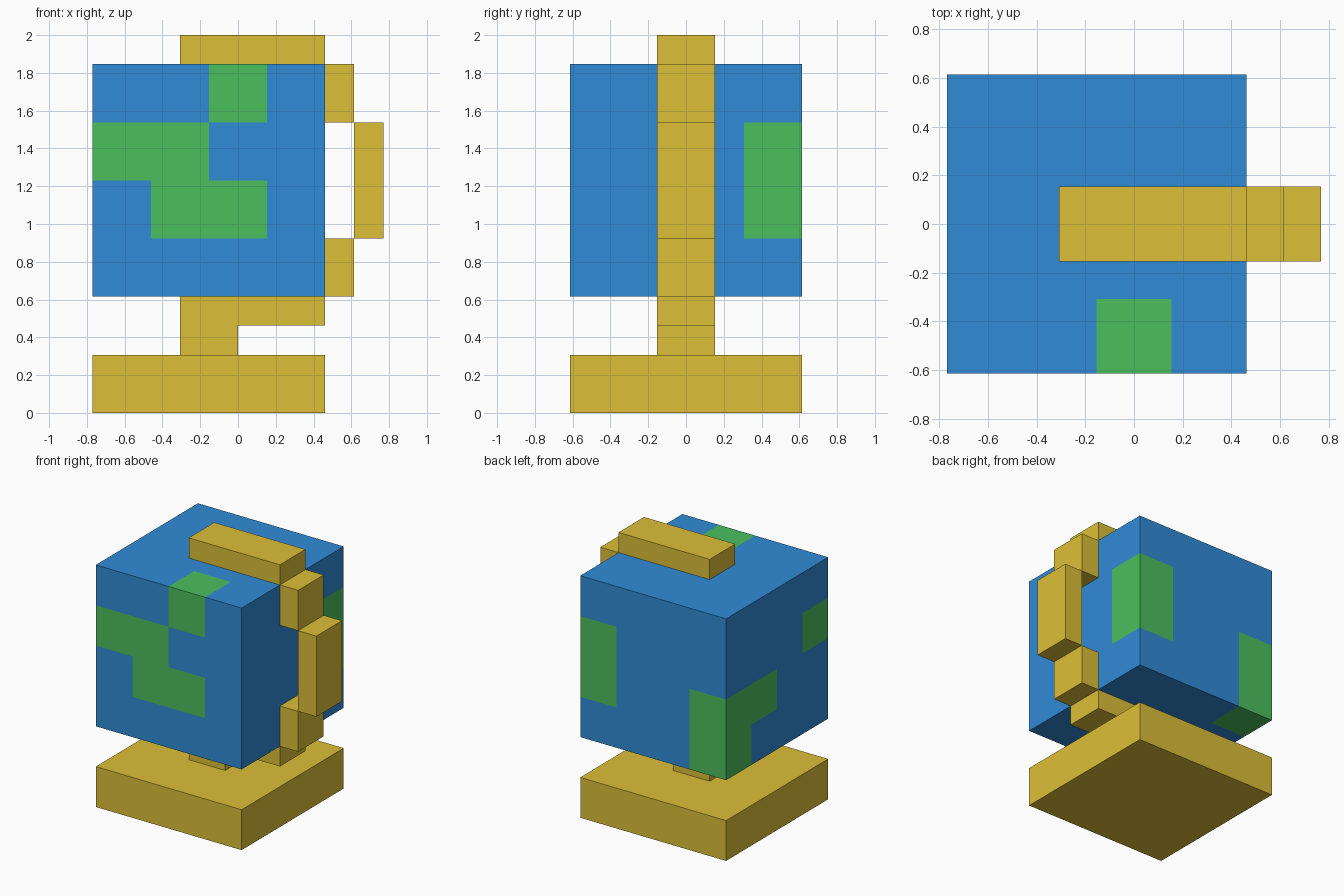
import bpy, bmesh
from mathutils import Vector

if "Cube" in bpy.data.objects:
    bpy.data.objects.remove(bpy.data.objects["Cube"])

U = 2 / 13  # one block unit


def material(name, rgb):
    m = bpy.data.materials.new(name)
    m.diffuse_color = (*rgb, 1)
    m.use_nodes = True
    m.node_tree.nodes["Principled BSDF"].inputs["Base Color"].default_value = m.diffuse_color
    return m


GOLD = material("gold", (0.72, 0.52, 0.04))
BLUE = material("ocean_blue", (0.03, 0.26, 0.68))
GREEN = material("land_green", (0.07, 0.52, 0.11))


def box(name, x, y, z, mats, cuts=0):
    """Box spanning the (min, max) ranges, given in block units."""
    bm = bmesh.new()
    bmesh.ops.create_cube(bm, size=1)
    if cuts:
        bmesh.ops.subdivide_edges(bm, edges=bm.edges[:], cuts=cuts, use_grid_fill=True)
    size = Vector([r[1] - r[0] for r in (x, y, z)]) * U
    mid = Vector([r[1] + r[0] for r in (x, y, z)]) * U / 2
    for v in bm.verts:
        v.co = v.co * size
    me = bpy.data.meshes.new(name)
    bm.to_mesh(me)
    bm.free()
    for m in mats:
        me.materials.append(m)
    ob = bpy.data.objects.new(name, me)
    ob.location = mid
    bpy.context.collection.objects.link(ob)
    return ob


# Stand: base, stem and the stepped bracket around the globe
STAND = [
    ("base", (-5, 3), (-4, 4), (0, 2)),
    ("stem", (-2, 0), (-1, 1), (2, 3)),
    ("bracket_bottom", (-2, 3), (-1, 1), (3, 4)),
    ("bracket_lower_step", (3, 4), (-1, 1), (4, 6)),
    ("bracket_side", (4, 5), (-1, 1), (6, 10)),
    ("bracket_upper_step", (3, 4), (-1, 1), (10, 12)),
    ("bracket_top", (-2, 3), (-1, 1), (12, 13)),
]
for name, x, y, z in STAND:
    box(name, x, y, z, [GOLD])

# Globe: cube split 4 x 4 on each side, land cells painted green
LAND = {
    (2, 0, 3), (0, 0, 2), (1, 0, 2), (1, 0, 1), (2, 0, 1),  # front
    (3, 3, 1), (3, 3, 2),                                   # back right corner
    (0, 3, 0), (0, 3, 1), (0, 2, 1),                        # back left corner
}
globe = box("globe", (-5, 3), (-4, 4), (4, 12), [BLUE, GREEN], cuts=3)
for face in globe.data.polygons:
    inside = face.center - face.normal * U
    cell = tuple(int((c / U + 4) // 2) for c in inside)
    face.material_index = int(cell in LAND)
